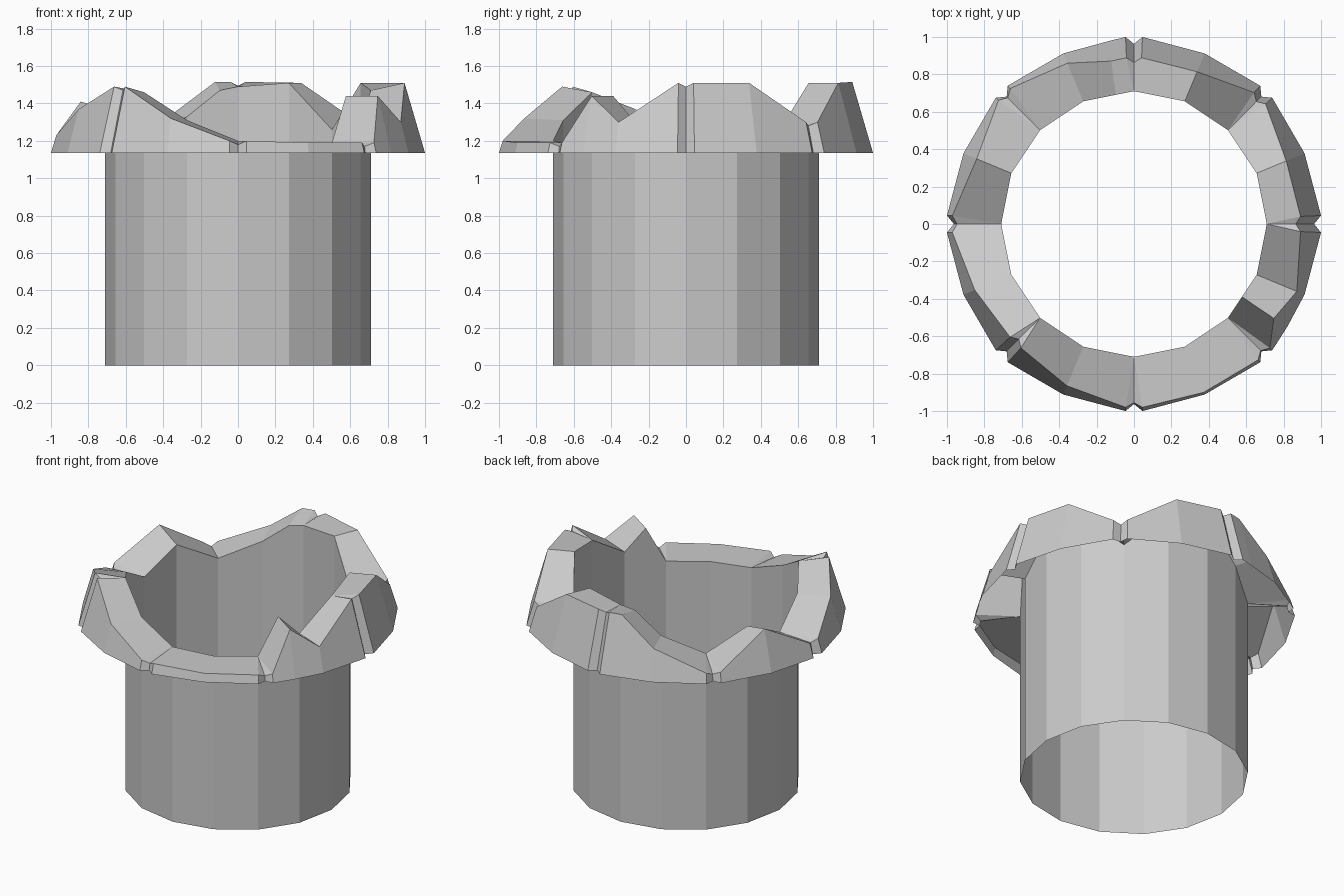
import bpy
from math import sin, cos, radians

if "Cube" in bpy.data.objects:
    bpy.data.objects.remove(bpy.data.objects["Cube"])

BASE = 1.135          # height of the rim's lower edge
GAP = 2.6             # half angle of the grooves between rim stones

# Stones by angle: (degrees, outer crest z, inner crest z); multiples of 45 are grooves
CREST = [(0, 1.51, 1.47), (22.5, 1.51, 1.51), (45, 1.30, 1.26), (67.5, 1.51, 1.51),
         (90, 1.515, 1.49), (98, 1.515, 1.47), (112.5, 1.34, 1.33), (135, 1.20, 1.21),
         (157.5, 1.41, 1.35), (180, 1.23, 1.22), (202.5, 1.37, 1.37), (225, 1.49, 1.46),
         (247.5, 1.32, 1.31), (270, 1.20, 1.20), (292.5, 1.19, 1.19), (315, 1.19, 1.19),
         (326, 1.44, 1.44), (337.5, 1.30, 1.30)]


def polar(r, a, z):
    return (r * cos(radians(a)), r * sin(radians(a)), z)


def inner_r(a):
    """Radius of the 16-sided shaft at an angle."""
    return 0.71 * cos(radians(11.25)) / cos(radians(a % 22.5 - 11.25))


def crest_r(z):
    """The outer faces lean inward as they rise."""
    return 1 - 0.29 * (z - BASE)


def make(name, rings):
    """Skin a closed loop of equal-length columns; collapsed faces become triangles."""
    verts, index, faces = [], {}, []

    def vid(p):
        k = tuple(round(c, 5) for c in p)
        if k not in index:
            index[k] = len(verts)
            verts.append(k)
        return index[k]

    for i, col in enumerate(rings):
        nxt = rings[(i + 1) % len(rings)]
        for j in range(len(col) - 1):
            quad = [vid(p) for p in (col[j], nxt[j], nxt[j + 1], col[j + 1])]
            face = list(dict.fromkeys(quad))
            if len(face) > 2:
                faces.append(face)
    mesh = bpy.data.meshes.new(name)
    mesh.from_pydata(verts, [], faces)
    mesh.update()
    obj = bpy.data.objects.new(name, mesh)
    bpy.context.collection.objects.link(obj)
    return obj


# Open shaft, rising to the uneven inner crest
make("shaft_wall", [[polar(inner_r(a), a, 0), polar(inner_r(a), a, zi)]
                    for a, zo, zi in CREST])

# Rim of leaning stones, open below, notched at every eighth
rim = []
for a, zo, zi in CREST:
    inner = polar(inner_r(a), a, zi)
    rt = crest_r(zo)
    if a % 45 == 0:
        for da, dr, dz in ((-GAP, 0, 0), (0, 0.038, 0.02), (GAP, 0, 0)):
            rim.append([polar(1.001 - dr, a + da, BASE),
                        polar(rt - dr * 0.7, a + da, zo - dz), inner])
    else:
        rim.append([polar(0.987, a, BASE), polar(rt - 0.01, a, zo), inner])
make("stone_rim", rim)
